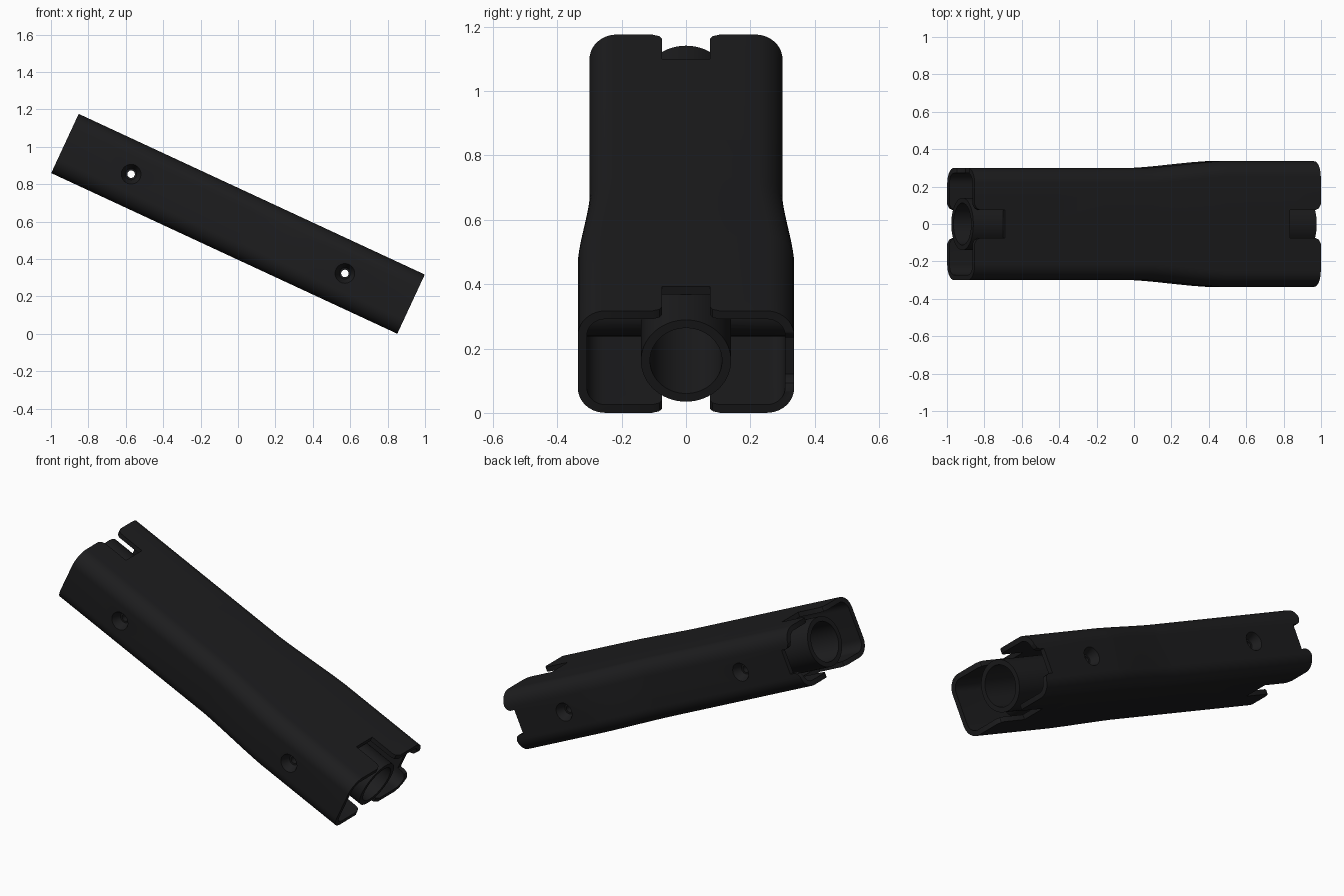
import bpy, bmesh, math
from mathutils import Matrix, Vector

if "Cube" in bpy.data.objects:
    bpy.data.objects.remove(bpy.data.objects["Cube"])

HALF_L, HALF_H, WALL = 1.02, 0.1745, 0.028
PLACE = Matrix.Translation((0, 0, 0.588)) @ Matrix.Rotation(math.radians(24.9), 4, 'Y')


def make(name, bm):
    bmesh.ops.recalc_face_normals(bm, faces=bm.faces)
    me = bpy.data.meshes.new(name)
    bm.to_mesh(me)
    bm.free()
    ob = bpy.data.objects.new(name, me)
    bpy.context.collection.objects.link(ob)
    return ob


def combine(target, tool, op):
    m = target.modifiers.new(tool.name, 'BOOLEAN')
    m.operation, m.object, m.solver = op, tool, 'EXACT'
    bpy.context.view_layer.objects.active = target
    bpy.ops.object.modifier_apply(modifier=m.name)
    bpy.data.objects.remove(tool)


def cylinder(name, r1, r2, a, b, seg=40):
    """Cylinder or cone running from point a (radius r1) to b (radius r2)."""
    a, b = Vector(a), Vector(b)
    d = b - a
    mat = Matrix.Translation((a + b) / 2) @ d.to_track_quat('Z', 'Y').to_matrix().to_4x4()
    bm = bmesh.new()
    bmesh.ops.create_cone(bm, cap_ends=True, segments=seg, radius1=r1, radius2=r2,
                          depth=d.length, matrix=mat)
    return make(name, bm)


def section(w, h, r, n=10):
    """Rounded rectangle in the y-z plane."""
    pts = []
    for k, (sy, sz) in enumerate([(1, 1), (-1, 1), (-1, -1), (1, -1)]):
        for i in range(n + 1):
            t = math.pi / 2 * (k + i / n)
            pts.append((sy * (w - r) + r * math.cos(t), sz * (h - r) + r * math.sin(t)))
    return pts


def half_width(u):
    t = min(max((u - 0.03) / 0.44, 0), 1)
    t = 0.6 * t + 0.4 * t * t * (3 - 2 * t)
    return 0.30 + 0.036 * t


def hull(name, inset, extra):
    """Loft of the body, shrunk by inset and lengthened by extra."""
    bm = bmesh.new()
    stations = [-HALF_L - extra] + [0.03 + 0.044 * i for i in range(11)] + [HALF_L + extra]
    rings = [[bm.verts.new((u, y, z)) for y, z in
              section(half_width(u) - inset, HALF_H - inset, 0.085 - inset)] for u in stations]
    for a, b in zip(rings, rings[1:]):
        for i in range(len(a)):
            j = (i + 1) % len(a)
            bm.faces.new((a[i], a[j], b[j], b[i]))
    bm.faces.new(rings[0])
    bm.faces.new(rings[-1])
    return make(name, bm)


def notch(name, s, depth, w, axis, lo, hi):
    """Slot with a flared mouth in end s, cut through along axis."""
    e = HALF_L
    half = [(e - depth, w), (e - 0.03, w), (e - 0.012, w + 0.008), (e, w + 0.03), (e + 0.05, w + 0.03)]
    prof = half + [(u, -q) for u, q in reversed(half)]
    bm = bmesh.new()
    def at(u, q, t):
        return (s * u, q, t) if axis == 'Z' else (s * u, t, q)
    f = [[bm.verts.new(at(u, q, t)) for u, q in prof] for t in (lo, hi)]
    bm.faces.new(f[0])
    bm.faces.new(f[1])
    for i in range(len(prof)):
        j = (i + 1) % len(prof)
        bm.faces.new((f[0][i], f[0][j], f[1][j], f[1][i]))
    return make(name, bm)


# Hollow outer shell
body = hull("handguard_shell", 0, 0)
combine(body, hull("cavity", WALL, 0.05), 'DIFFERENCE')

# End slots above and below, plus shallow reliefs on the back wall
for s in (-1, 1):
    combine(body, notch("end_slot", s, 0.18, 0.075, 'Z', -0.3, 0.3), 'DIFFERENCE')
    combine(body, notch("side_relief", s, 0.06, 0.07, 'Y', 0.25, 0.5), 'DIFFERENCE')

# Screw bosses from the wall to the central tube
for u in (-0.63, 0.63):
    w = half_width(u)
    for s in (-1, 1):
        combine(body, cylinder("screw_boss", 0.085, 0.085, (u, s * 0.1, 0), (u, s * (w - 0.01), 0)), 'UNION')

# Central tube, bored through
combine(body, cylinder("tube", 0.14, 0.14, (-1.012, 0, 0), (1.012, 0, 0), 64), 'UNION')
combine(body, cylinder("bore", 0.112, 0.112, (-1.1, 0, 0), (1.1, 0, 0), 64), 'DIFFERENCE')

# Countersunk cross holes
for u in (-0.63, 0.63):
    w = half_width(u)
    combine(body, cylinder("cross_hole", 0.02, 0.02, (u, -0.5, 0), (u, 0.5, 0), 24), 'DIFFERENCE')
    for s in (-1, 1):
        combine(body, cylinder("countersink", 0.055, 0.03, (u, s * (w + 0.005), 0), (u, s * (w - 0.05), 0)), 'DIFFERENCE')

# Tilt into place, shade and colour
body.data.transform(PLACE)
mat = bpy.data.materials.new("black_polymer")
mat.diffuse_color = (0.012, 0.012, 0.013, 1)
mat.use_nodes = True
mat.node_tree.nodes["Principled BSDF"].inputs["Base Color"].default_value = mat.diffuse_color
body.data.materials.clear()
body.data.materials.append(mat)
for p in body.data.polygons:
    p.material_index = 0
bpy.ops.object.select_all(action='DESELECT')
body.select_set(True)
bpy.context.view_layer.objects.active = body
bpy.ops.object.shade_smooth_by_angle(angle=math.radians(35))
